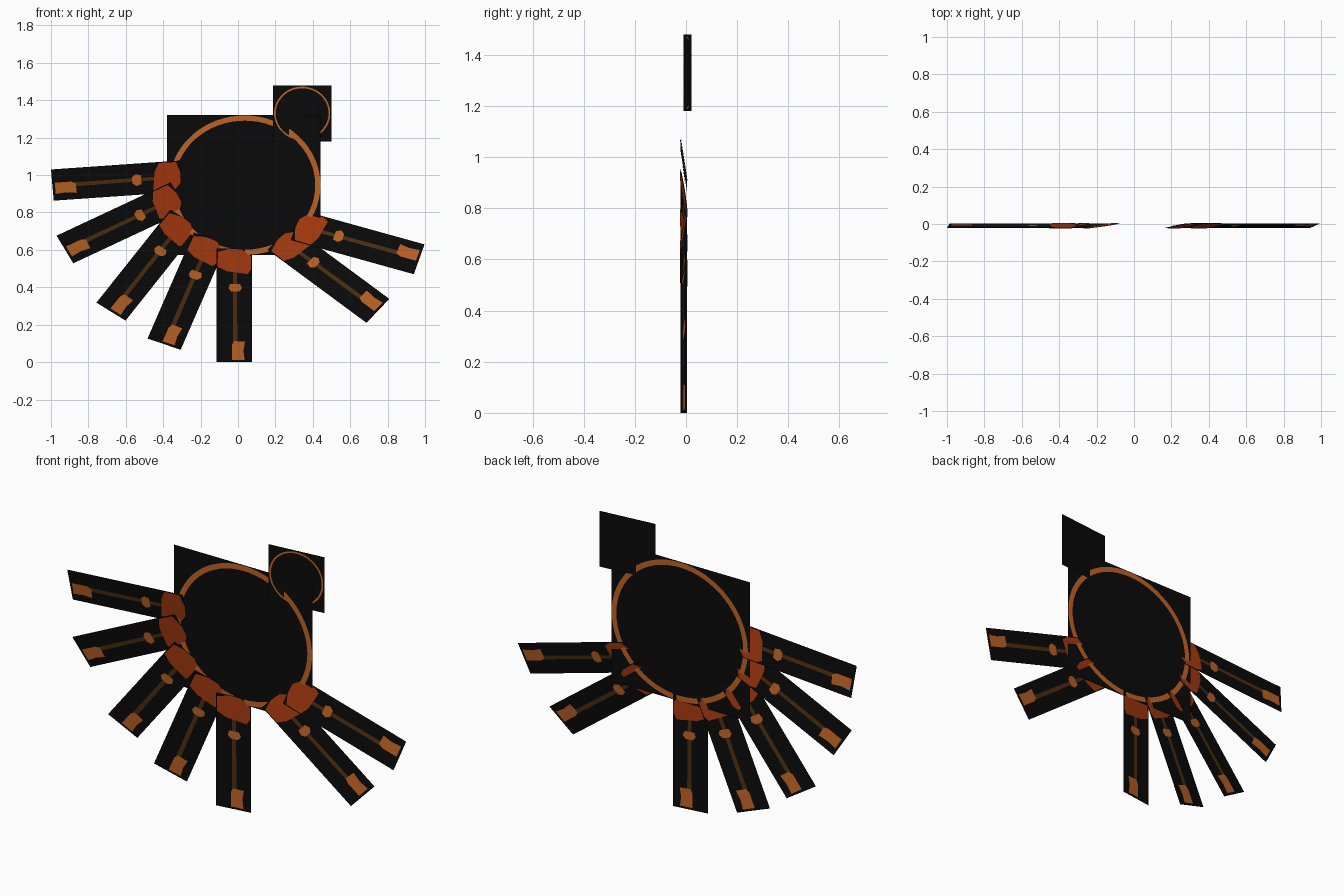
import bpy, math

if "Cube" in bpy.data.objects:
    bpy.data.objects.remove(bpy.data.objects["Cube"])

def material(name, r, g, b):
    m = bpy.data.materials.new(name)
    m.diffuse_color = (r, g, b, 1)
    m.use_nodes = True
    m.node_tree.nodes["Principled BSDF"].inputs["Base Color"].default_value = m.diffuse_color
    return m

BLACK = material("black", 0.003, 0.003, 0.003)
ORANGE = material("orange", 0.52, 0.125, 0.018)
RED = material("rust_red", 0.39, 0.042, 0.005)
BROWN = material("dark_brown", 0.075, 0.028, 0.005)
MATS = [BLACK, ORANGE, RED, BROWN]
LIFT = 0.0012  # gap between a sheet and its painted plates

def build(name, polys):
    """polys: list of (points, material index); one flat polygon each."""
    verts, faces, idx = [], [], []
    for pts, mi in polys:
        faces.append(range(len(verts), len(verts) + len(pts)))
        verts += pts
        idx.append(mi)
    me = bpy.data.meshes.new(name)
    me.from_pydata(verts, [], [tuple(f) for f in faces])
    for m in MATS:
        me.materials.append(m)
    for p, mi in zip(me.polygons, idx):
        p.material_index = mi
    ob = bpy.data.objects.new(name, me)
    bpy.context.collection.objects.link(ob)
    return ob

def ring(cx, cz, rx, rz, w, y_at, n=64):
    """Flat ring of quads in the xz plane, depth from y_at(x)."""
    def pt(i, d):
        a = 2 * math.pi * i / n
        x = cx + (rx - d) * math.cos(a)
        return (x, y_at(x), cz + (rz - d) * math.sin(a))
    return [([pt(i, 0), pt(i + 1, 0), pt(i + 1, w), pt(i, w)], 1) for i in range(n)]

def sheet(x0, x1, z0, z1, y_at):
    return [([(x0, y_at(x0), z0), (x1, y_at(x1), z0),
              (x1, y_at(x1), z1), (x0, y_at(x0), z1)], 0)]

# Large hoop panel, ring painted on both sides
polys = sheet(-0.38, 0.442, 0.572, 1.322, lambda x: 0)
for s in (-1, 1):
    polys += ring(0.036, 0.946, 0.405, 0.373, 0.028, lambda x, s=s: s * LIFT)
build("large_hoop_panel", polys)

# Small hoop panel, turned slightly about the vertical
def slant(x):
    return -0.01 + 0.032 * (x - 0.187) / 0.313
polys = sheet(0.187, 0.5, 1.18, 1.48, slant)
polys += ring(0.343, 1.33, 0.15, 0.143, 0.009, lambda x: slant(x) - LIFT)
build("small_hoop_panel", polys)

# Painted shapes on a feather: (across, along) fractions
STEM = [(0.46, 0.15), (0.59, 0.15), (0.57, 0.8), (0.46, 0.8)]
TIP = [(0.43, 0.02), (0.79, 0.02), (0.76, 0.1), (0.8, 0.18), (0.5, 0.185), (0.43, 0.15)]
BEAD = [(0.42, 0.62), (0.63, 0.62), (0.72, 0.65), (0.66, 0.69), (0.38, 0.69), (0.34, 0.65)]
BASE = [(0.03, 0.84), (0.3, 0.8), (0.88, 0.775), (0.97, 0.82), (0.97, 0.93),
        (0.72, 0.99), (0.4, 1.0), (0.04, 0.97)]

def feather(name, x, z, deg, length=0.69):
    """Sheet hung from its outer front corner, its other long edge set back."""
    c, s = math.cos(math.radians(deg)), math.sin(math.radians(deg))
    def pt(u, v, lift=0):
        return (x + 0.19 * c * u - length * s * v,
                -0.022 + 0.026 * u + lift,
                z + 0.88 * (0.19 * s * u + length * c * v))
    polys = [([pt(0, 0), pt(1, 0), pt(1, 1), pt(0, 1)], 0)]
    for side in (-1, 1):
        for k, (shape, mi) in enumerate(((STEM, 3), (TIP, 1), (BEAD, 1), (BASE, 2))):
            lift = side * LIFT * (1 if k == 0 else 1.6)
            polys.append(([pt(u, v, lift) for u, v in shape], mi))
    build(name, polys)

# Fan of seven feathers
FAN = [(-1.0, 1.03, -85.5), (-0.97, 0.676, -62), (-0.757, 0.318, -35),
       (-0.484, 0.126, -21), (-0.115, 0.0, 0), (0.687, 0.21, 50), (0.94, 0.47, 72.5)]
for i, (x, z, deg) in enumerate(FAN):
    feather("feather_%d" % (i + 1), x, z, deg)
